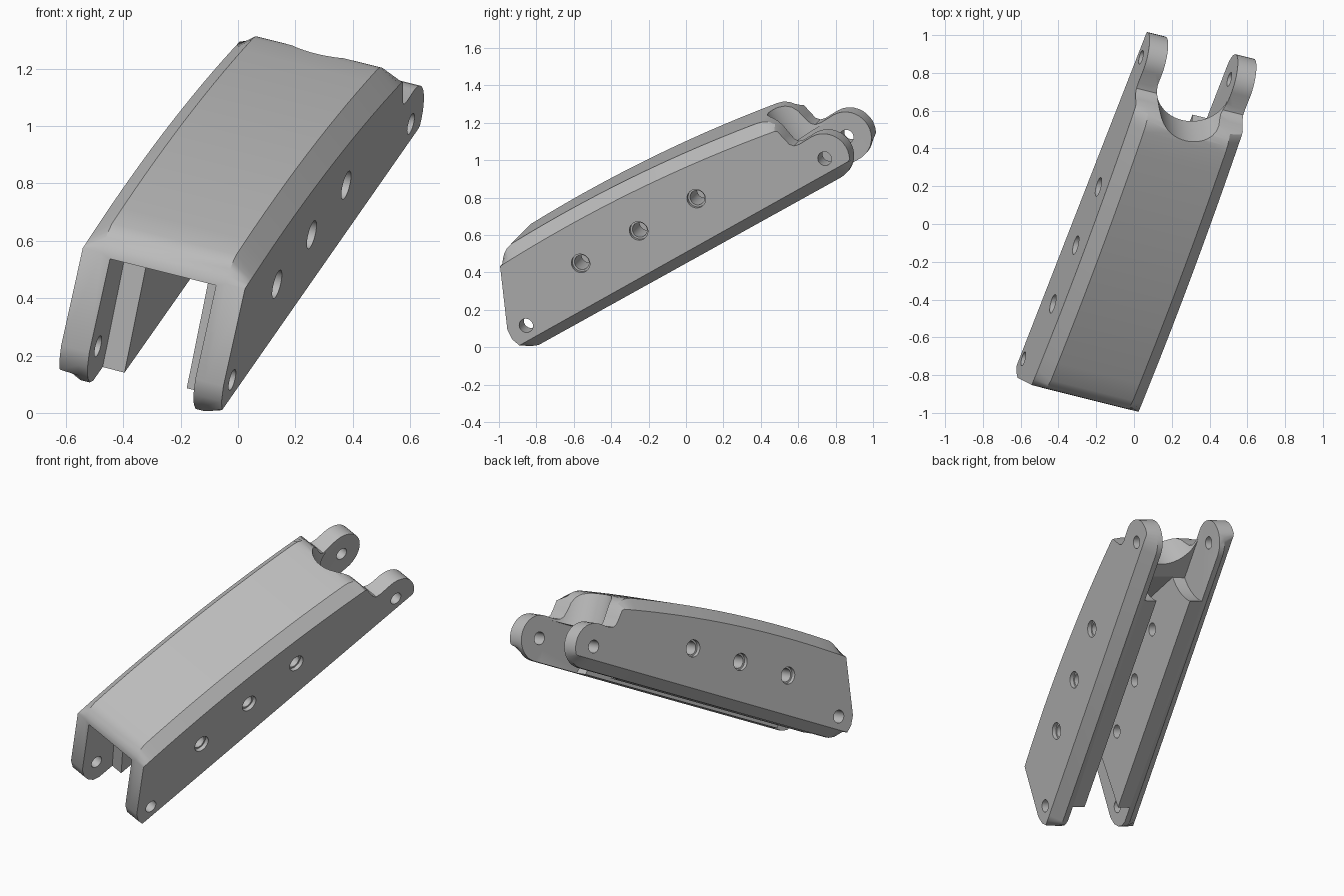
import bpy, bmesh, math
from mathutils import Matrix, Vector

if "Cube" in bpy.data.objects:
    bpy.data.objects.remove(bpy.data.objects["Cube"], do_unlink=True)

# Tilted frame of the part: across, along, up, starting at the front pivot
across = Vector((0.943, -0.236, -0.236)).normalized()
along = Vector((0.317, 0.827, 0.463))
along = (along - across * along.dot(across)).normalized()
up = across.cross(along)
frame = Matrix((across, along, up)).transposed()
ORIGIN = Vector((-0.303, -0.784, 0.186))

HALF, INNER, RAIL = 0.30, 0.196, 0.115
PIVOT = 1.932

grey = bpy.data.materials.new("grey")
grey.use_nodes = True
grey.diffuse_color = (0.5, 0.5, 0.5, 1)
grey.node_tree.nodes["Principled BSDF"].inputs["Base Color"].default_value = (0.5, 0.5, 0.5, 1)


def loft(name, rings):
    """Closed solid through rings of (across, along, up) points."""
    bm = bmesh.new()
    loops = [[bm.verts.new(ORIGIN + frame @ Vector(p)) for p in r] for r in rings]
    n = len(loops[0])
    for a, b in zip(loops, loops[1:]):
        for i in range(n):
            j = (i + 1) % n
            bm.faces.new((a[i], a[j], b[j], b[i]))
    bm.faces.new(loops[0])
    bm.faces.new(loops[-1])
    bmesh.ops.recalc_face_normals(bm, faces=bm.faces)
    mesh = bpy.data.meshes.new(name)
    bm.to_mesh(mesh)
    bm.free()
    mesh.materials.append(grey)
    obj = bpy.data.objects.new(name, mesh)
    bpy.context.collection.objects.link(obj)
    return obj


def side(profile, w):
    return [(w, l, u) for l, u in profile]


def circle(l, u, r, n=32):
    return [(l + r * math.cos(math.tau * i / n), u + r * math.sin(math.tau * i / n)) for i in range(n)]


def cut(target, name, rings):
    cutter = loft(name, rings)
    cutter.hide_render = True
    mod = target.modifiers.new(name, "BOOLEAN")
    mod.operation, mod.solver, mod.object = "DIFFERENCE", "EXACT", cutter
    bpy.context.view_layer.objects.active = target
    bpy.ops.object.modifier_apply(modifier=name)
    bpy.data.objects.remove(cutter, do_unlink=True)


def cut_side(target, name, profile, w0, w1):
    cut(target, name, [side(profile, w0), side(profile, w1)])


def crown(l):
    t = (l - 0.9) / 0.78
    return 0.412 - 0.039 * t - 0.036 * t * t


# Body outline: front lug, front face, arched crown, neck, rear lug
outline = [(-0.02, -0.13), (-0.06, -0.115), (-0.09, -0.08), (-0.107, -0.03), (-0.103, 0.03),
           (0.046, 0.348), (0.06, 0.37), (0.08, 0.39), (0.105, 0.405)]
outline += [(l, crown(l)) for l in (0.14 + 1.54 * i / 14 for i in range(15))]
outline += [(1.715, 0.328), (1.745, 0.31), (1.767, 0.285), (1.782, 0.25), (1.792, 0.2),
            (1.802, 0.16), (1.82, 0.14), (1.85, 0.134)]
outline += [(PIVOT + 0.137 * math.sin(a), 0.137 * math.cos(a))
            for a in (math.pi * i / 18 for i in range(19))]

# Outer sides are the outline trimmed by the long chamfers
outer = [(l, max(min(u, crown(l) - 0.065), -0.075)) for l, u in outline]
body = loft("finger_segment", [side(outer, -HALF), side(outline, -HALF + 0.07),
                               side(outline, HALF - 0.07), side(outer, HALF)])

# Wide gap between the front lugs
cut_side(body, "front_gap", [(-0.3, -0.3), (0.02, -0.3), (0.26, 0.335), (-0.3, 0.335)], -INNER, INNER)

# Narrow channel between the inner rails
cut_side(body, "channel", [(0, -0.35), (0, 0.33), (1.25, 0.33), (1.6, 0.12), (2.3, 0.12), (2.3, -0.35)],
         -RAIL, RAIL)

# Curved clearance behind the rails, around the rear pivot
steps = [-0.3 + 0.42 * i / 16 for i in range(17)]
arc = [(PIVOT - math.sqrt(0.36 ** 2 - u * u), u) for u in steps]
cut_side(body, "rear_clearance", arc + [(2.25, 0.12), (2.25, -0.3)], -INNER, INNER)

# Round scoop between the rear lugs
scoop = [(-INNER * math.cos(math.pi * i / 28), 1.886 - INNER * math.sin(math.pi * i / 28)) for i in range(29)]
scoop += [(INNER, 2.4), (-INNER, 2.4)]
cut(body, "rear_scoop", [[(w, l, u) for w, l in scoop] for u in (-0.5, 0.7)])

# Pivot holes and counterbored screw holes
for l in (0, PIVOT):
    cut_side(body, "pivot_hole", circle(l, 0, 0.038), -0.5, 0.5)
for l in (0.445, 0.82, 1.193):
    cut_side(body, "screw_hole", circle(l, 0.149, 0.04), -0.5, 0.5)
    for s in (-1, 1):
        cut_side(body, "counterbore", circle(l, 0.149, 0.051), s * (HALF - 0.025), s * 0.5)

bpy.ops.object.select_all(action="DESELECT")
body.select_set(True)
bpy.context.view_layer.objects.active = body
bpy.ops.object.shade_smooth_by_angle(angle=math.radians(28))
